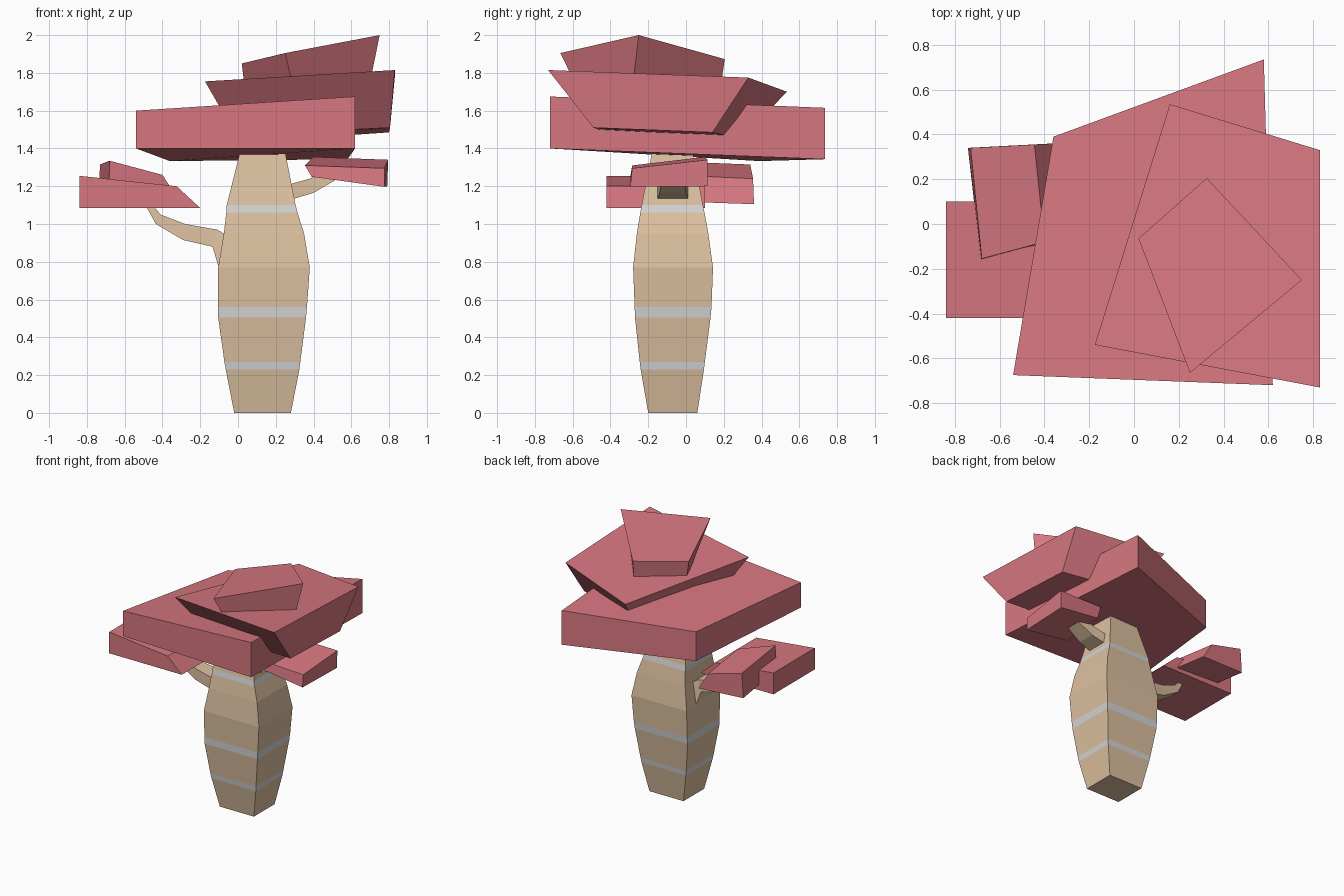
import bpy, bmesh


def material(name, rgb):
    m = bpy.data.materials.new(name)
    m.diffuse_color = (*rgb, 1.0)
    return m


BARK = material("tan bark", (0.72, 0.53, 0.35))
STRIPE = material("pale grey stripe", (0.66, 0.66, 0.66))
LEAF = material("dusty red leaves", (0.68, 0.185, 0.215))


def loft(name, rings, mats, stripes=()):
    """Skin a stack of four-cornered rings, capped at both ends, flat shaded."""
    bm = bmesh.new()
    rows = [[bm.verts.new(p) for p in ring] for ring in rings]
    for k, (a, b) in enumerate(zip(rows, rows[1:])):
        for i in range(4):
            j = (i + 1) % 4
            face = bm.faces.new((a[i], a[j], b[j], b[i]))
            face.material_index = 1 if k in stripes else 0
    bm.faces.new(rows[0][::-1])
    bm.faces.new(rows[-1])
    bmesh.ops.recalc_face_normals(bm, faces=bm.faces)
    me = bpy.data.meshes.new(name)
    bm.to_mesh(me)
    bm.free()
    for m in mats:
        me.materials.append(m)
    ob = bpy.data.objects.new(name, me)
    bpy.context.collection.objects.link(ob)
    return ob


# Trunk: rectangular sections (z, x0, x1, y0, y1); three bands are grey
SECTIONS = [
    (0.00, -0.02, 0.28, -0.20, 0.06),
    (0.23, -0.065, 0.325, -0.24, 0.095),
    (0.27, -0.072, 0.33, -0.245, 0.10),
    (0.505, -0.105, 0.36, -0.27, 0.13),
    (0.56, -0.105, 0.365, -0.272, 0.135),
    (0.77, -0.105, 0.38, -0.28, 0.143),
    (0.95, -0.075, 0.35, -0.26, 0.118),
    (1.06, -0.062, 0.315, -0.242, 0.098),
    (1.10, -0.06, 0.305, -0.235, 0.09),
    (1.38, 0.01, 0.25, -0.18, 0.035),
]
loft("trunk",
     [[(x0, y0, z), (x1, y0, z), (x1, y1, z), (x0, y1, z)]
      for z, x0, x1, y0, y1 in SECTIONS],
     [BARK, STRIPE], stripes=(1, 3, 7))


# Branches: upper and lower outline points (x, z) with a half width in y
def branch(name, y, outline):
    loft(name,
         [[(xu, y - w, zu), (xu, y + w, zu), (xl, y + w, zl), (xl, y - w, zl)]
          for xu, zu, xl, zl, w in outline], [BARK])


branch("left_branch", -0.07, [
    (0.0, 0.93, 0.0, 0.74, 0.10),
    (-0.075, 0.95, -0.105, 0.78, 0.09),
    (-0.11, 0.97, -0.135, 0.88, 0.075),
    (-0.28, 1.00, -0.29, 0.915, 0.06),
    (-0.41, 1.05, -0.435, 1.00, 0.05),
    (-0.46, 1.11, -0.49, 1.10, 0.045),
])
branch("right_branch", -0.07, [
    (0.22, 1.19, 0.24, 1.12, 0.08),
    (0.29, 1.215, 0.30, 1.135, 0.08),
    (0.38, 1.24, 0.40, 1.165, 0.07),
    (0.46, 1.28, 0.52, 1.235, 0.06),
])


# Leaf slabs: four top corners and four bottom corners, from front left round
def slab(name, top, bottom):
    loft(name, [bottom, top], [LEAF])


slab("main_canopy",
     [(-0.54, -0.675, 1.60), (0.62, -0.72, 1.675),
      (0.58, 0.735, 1.615), (-0.36, 0.39, 1.565)],
     [(-0.54, -0.675, 1.40), (0.62, -0.72, 1.40),
      (0.58, 0.735, 1.343), (-0.36, 0.39, 1.333)])
slab("middle_canopy",
     [(-0.175, -0.54, 1.755), (0.83, -0.73, 1.815),
      (0.83, 0.33, 1.775), (0.16, 0.535, 1.70)],
     [(-0.01, -0.37, 1.47), (0.805, -0.49, 1.51),
      (0.80, 0.14, 1.485), (0.28, 0.29, 1.45)])
slab("top_canopy",
     [(0.25, -0.665, 1.905), (0.75, -0.25, 2.0),
      (0.325, 0.205, 1.873), (0.02, -0.065, 1.85)],
     [(0.285, -0.59, 1.75), (0.70, -0.28, 1.755),
      (0.33, 0.185, 1.735), (0.035, -0.06, 1.72)])
slab("left_lower_leaves",
     [(-0.84, -0.42, 1.255), (-0.325, -0.42, 1.20),
      (-0.325, 0.10, 1.20), (-0.84, 0.10, 1.255)],
     [(-0.84, -0.42, 1.085), (-0.20, -0.42, 1.085),
      (-0.20, 0.10, 1.085), (-0.84, 0.10, 1.085)])
slab("left_upper_leaves",
     [(-0.68, -0.155, 1.335), (-0.40, -0.08, 1.26),
      (-0.445, 0.355, 1.24), (-0.73, 0.34, 1.315)],
     [(-0.685, -0.16, 1.14), (-0.31, -0.07, 1.12),
      (-0.36, 0.36, 1.105), (-0.742, 0.34, 1.12)])
slab("right_leaves",
     [(0.355, -0.285, 1.31), (0.775, -0.285, 1.295),
      (0.795, 0.115, 1.34), (0.40, 0.10, 1.355)],
     [(0.39, -0.295, 1.25), (0.775, -0.295, 1.197),
      (0.79, 0.115, 1.20), (0.43, 0.10, 1.25)])
